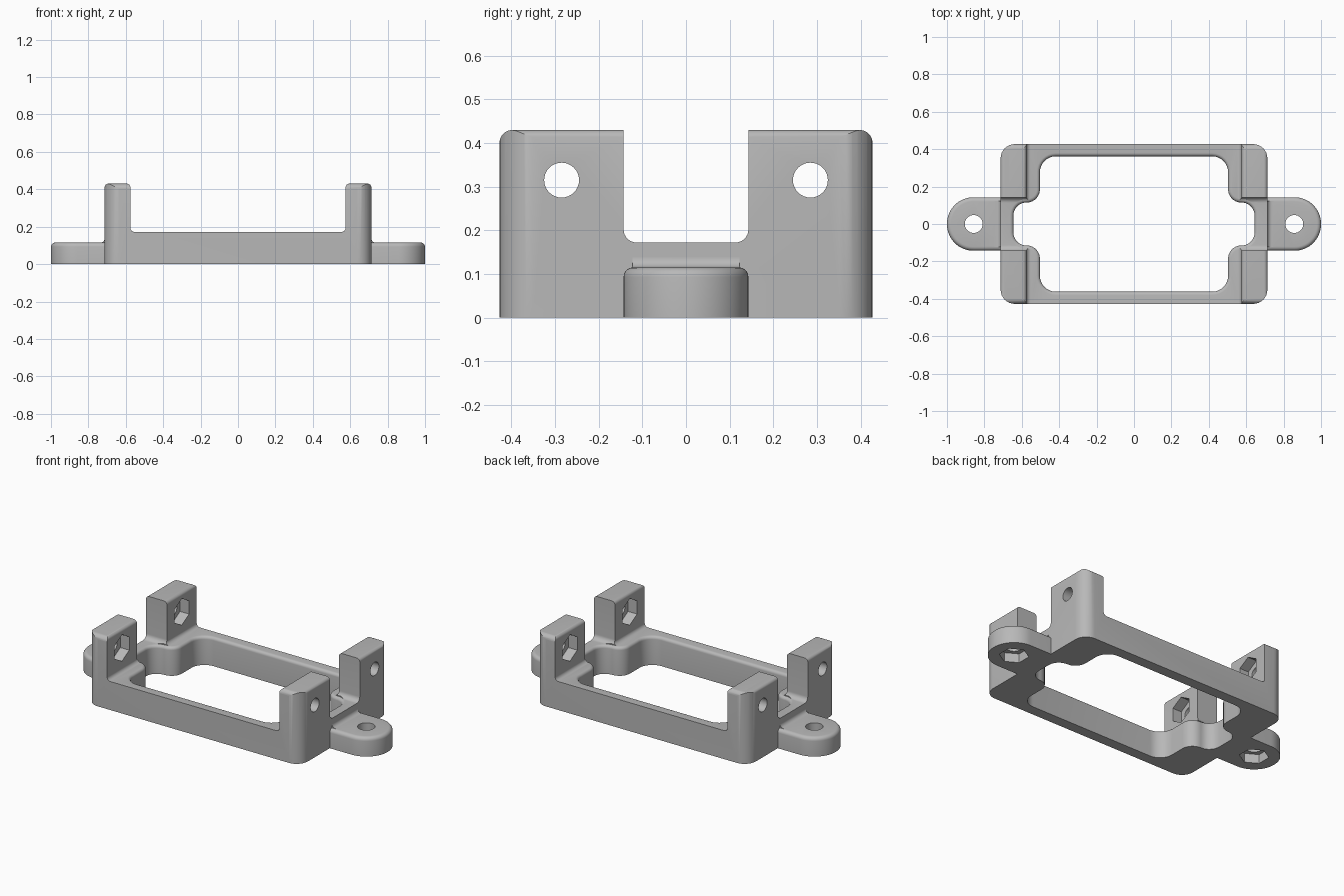
import bpy, bmesh, math
from mathutils import Vector

if "Cube" in bpy.data.objects:
    bpy.data.objects.remove(bpy.data.objects["Cube"])

grey = bpy.data.materials.new("plain grey")
grey.use_nodes = True
grey.diffuse_color = (0.48, 0.48, 0.48, 1)
grey.node_tree.nodes["Principled BSDF"].inputs["Base Color"].default_value = grey.diffuse_color


def rounded(corners, steps=8):
    """Closed outline from (a, b, radius) corners, each corner filleted."""
    out = []
    for i, (a, b, r) in enumerate(corners):
        p = Vector((a, b))
        if r == 0:
            out.append(p)
            continue
        u = (Vector(corners[i - 1][:2]) - p).normalized()
        v = (Vector(corners[(i + 1) % len(corners)][:2]) - p).normalized()
        half = u.angle(v) / 2
        centre = p + (u + v).normalized() * r / math.sin(half)
        start = p + u * r / math.tan(half) - centre
        end = p + v * r / math.tan(half) - centre
        sweep = start.angle_signed(end)
        for k in range(steps + 1):
            t = -sweep * k / steps
            out.append(centre + Vector((start.x * math.cos(t) - start.y * math.sin(t),
                                        start.x * math.sin(t) + start.y * math.cos(t))))
    return out


def mirrored(half):
    """Complete a profile by mirroring its first coordinate."""
    return half + [(-a, b, r) for a, b, r in reversed(half)]


def offset(outline, d):
    """Move a counter-clockwise outline outward by d."""
    out = []
    for i, p in enumerate(outline):
        t = (p - outline[i - 1]).normalized()
        s = (outline[(i + 1) % len(outline)] - p).normalized()
        n = Vector((t.y + s.y, -t.x - s.x)).normalized()
        out.append(p + n * d / max(n.dot(Vector((t.y, -t.x))), 0.5))
    return out


def loft(name, rings, axis="z"):
    """Solid through (outline, height) rings stacked along an axis."""
    place = {"x": lambda p, h: (h, p.x, p.y), "y": lambda p, h: (p.x, h, p.y),
             "z": lambda p, h: (p.x, p.y, h)}[axis]
    bm = bmesh.new()
    loops = [[bm.verts.new(place(p, h)) for p in ring] for ring, h in rings]
    n = len(loops[0])
    for low, high in zip(loops, loops[1:]):
        for i in range(n):
            j = (i + 1) % n
            bm.faces.new((low[i], low[j], high[j], high[i]))
    bm.faces.new(loops[0][::-1])
    bm.faces.new(loops[-1])
    bmesh.ops.recalc_face_normals(bm, faces=bm.faces)
    mesh = bpy.data.meshes.new(name)
    bm.to_mesh(mesh)
    bm.free()
    mesh.materials.append(grey)
    obj = bpy.data.objects.new(name, mesh)
    bpy.context.collection.objects.link(obj)
    return obj


def prism(name, outline, low, high, axis="z"):
    return loft(name, [(outline, low), (outline, high)], axis)


def combine(target, tool, operation):
    mod = target.modifiers.new(operation, "BOOLEAN")
    mod.operation, mod.solver, mod.object = operation, "EXACT", tool
    bpy.context.view_layer.objects.active = target
    bpy.ops.object.modifier_apply(modifier=mod.name)
    bpy.data.objects.remove(tool)


def polygon(a, b, r, sides):
    return [Vector((a + r * math.sin(math.tau * k / sides), b - r * -math.cos(math.tau * k / sides)))
            for k in range(sides)][::-1]


W, D, H, RIM = 0.713, 0.427, 0.43, 0.172     # half width, half depth, post top, rim top
PX, PY = 0.575, 0.143                        # inner faces of the posts

# Body: rounded plan, cut down to four corner posts by two U profiles
plan = rounded([(-W, -D, 0.075), (W, -D, 0.075), (W, D, 0.075), (-W, D, 0.075)])
body = prism("mounting_frame", plan, 0, 0.6)
e = 0.0004
front_u = mirrored([(W + e, -0.1, 0), (W + e, H, 0.02), (PX, H, 0.02), (PX, RIM, 0.022)])
side_u = mirrored([(D + e, -0.1, 0), (D + e, H, 0.03), (PY, H, 0), (PY, RIM, 0.03)])
combine(body, prism("front_profile", rounded(front_u), -1, 1, "y"), "INTERSECT")
combine(body, prism("side_profile", rounded(side_u), -1, 1, "x"), "INTERSECT")

# Central opening with a softened upper edge
quarter = [(0.645, 0.115, 0.07), (0.503, 0.115, 0.07), (0.503, 0.362, 0.085)]
right_half = [(a, -b, r) for a, b, r in reversed(quarter)] + quarter
opening = rounded(mirrored(right_half))
rings = [(opening, -0.1)]
R = 0.018
for k in range(6):
    t = k / 5 * math.pi / 2
    rings.append((offset(opening, R * (1 - math.cos(t))), RIM - R + R * math.sin(t)))
rings.append((rings[-1][0], RIM + 0.006))
combine(body, loft("opening_cutter", rings), "DIFFERENCE")

for s in (-1, 1):
    # Screw tab with rounded rim and a fillet against the body
    tab_plan = rounded([(0.69, -PY, 0), (1, -PY, PY - 0.001), (1, PY, PY - 0.001), (0.69, PY, 0)], 16)
    fillet = rounded([(0.69, 0.09, 0), (0.745, 0.09, 0), (0.745, 0.115, 0),
                      (W, 0.115, 0.024), (W, 0.14, 0), (0.69, 0.14, 0)])
    rings = [(tab_plan, 0)]
    for k in range(6):
        t = k / 5 * math.pi / 2
        rings.append((offset(tab_plan, 0.022 * (math.cos(t) - 1)), 0.093 + 0.022 * math.sin(t)))
    flip = lambda pts: [Vector((p.x * s, p.y)) for p in pts]
    combine(body, loft("tab", [(flip(p), h) for p, h in rings]), "UNION")
    combine(body, prism("tab_fillet", flip(fillet), -0.122, 0.122, "y"), "UNION")

    # Tab screw hole with a hexagonal nut pocket underneath
    combine(body, prism("tab_hole", polygon(s * 0.857, 0, 0.048, 32), -0.1, 0.3), "DIFFERENCE")
    combine(body, prism("tab_nut_pocket", polygon(s * 0.857, 0, 0.082, 6), -0.1, 0.055), "DIFFERENCE")

    # Post screw holes with nut pockets on the inner faces
    for y in (-0.285, 0.285):
        ends = sorted((s * 0.5, s * 0.9))
        combine(body, prism("post_hole", polygon(y, 0.315, 0.04, 32), *ends, "x"), "DIFFERENCE")
        ends = sorted((s * 0.5, s * 0.635))
        combine(body, prism("post_nut_pocket", polygon(y, 0.315, 0.08, 6), *ends, "x"), "DIFFERENCE")

bpy.ops.object.select_all(action="DESELECT")
body.select_set(True)
bpy.context.view_layer.objects.active = body
bpy.ops.object.shade_smooth_by_angle(angle=math.radians(30))
